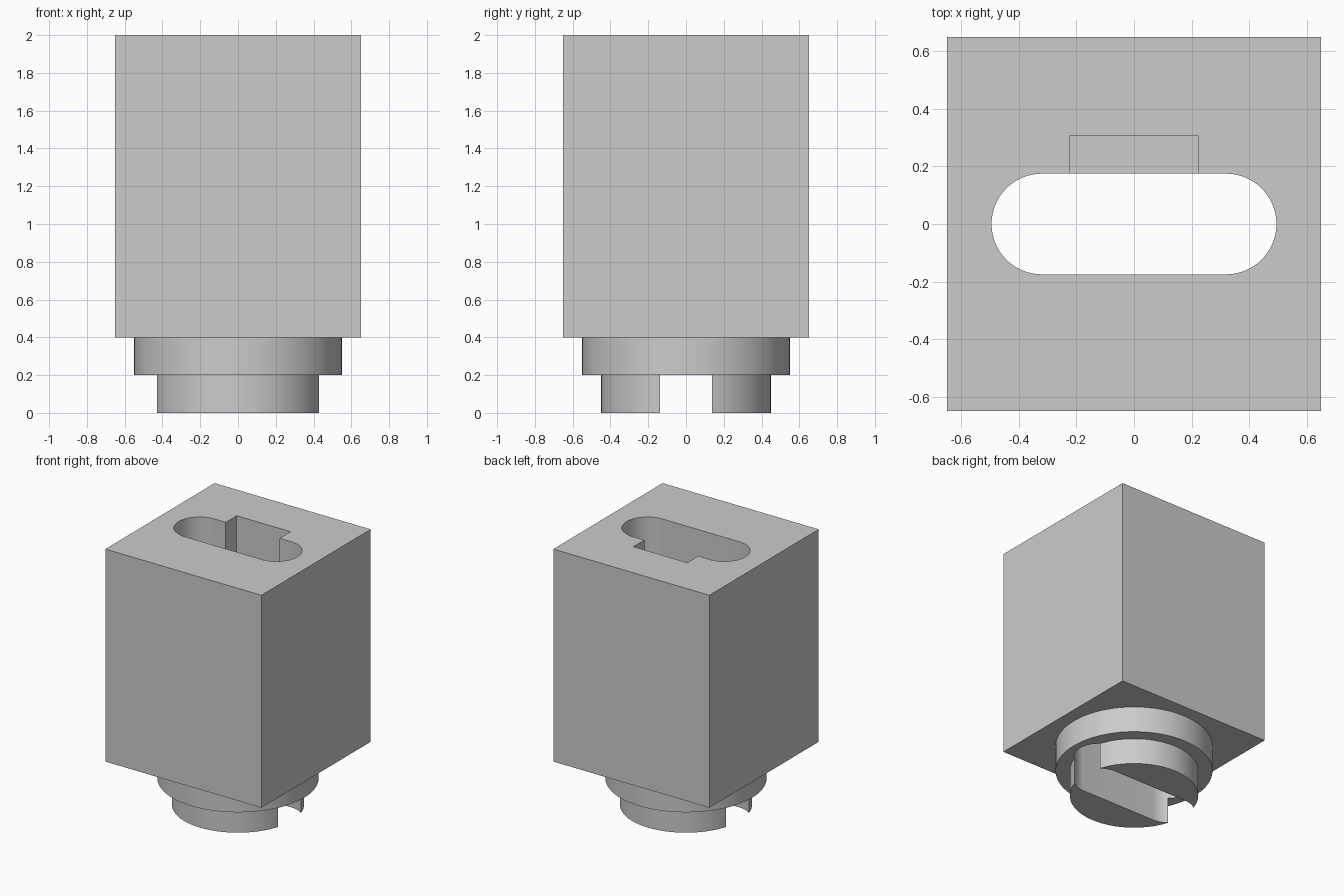
import bpy, bmesh, math

if "Cube" in bpy.data.objects:
    bpy.data.objects.remove(bpy.data.objects["Cube"], do_unlink=True)

grey = bpy.data.materials.new("plain grey")
grey.use_nodes = True
COLOUR = (0.6, 0.6, 0.6, 1)
grey.diffuse_color = COLOUR
grey.node_tree.nodes["Principled BSDF"].inputs["Base Color"].default_value = COLOUR


def prism(name, outline, bottom, top):
    """Extrude a flat counter-clockwise outline from bottom to top."""
    bm = bmesh.new()
    base = bm.faces.new([bm.verts.new((x, y, bottom)) for x, y in outline])
    side = bmesh.ops.extrude_face_region(bm, geom=[base])["geom"]
    bmesh.ops.translate(bm, vec=(0, 0, top - bottom),
                        verts=[v for v in side if isinstance(v, bmesh.types.BMVert)])
    bmesh.ops.recalc_face_normals(bm, faces=bm.faces)
    mesh = bpy.data.meshes.new(name)
    bm.to_mesh(mesh)
    bm.free()
    mesh.materials.append(grey)
    obj = bpy.data.objects.new(name, mesh)
    bpy.context.collection.objects.link(obj)
    return obj


def arc(cx, radius, start, end, steps):
    angles = [math.radians(start + (end - start) * i / steps) for i in range(steps + 1)]
    return [(cx + radius * math.cos(a), radius * math.sin(a)) for a in angles]


def rectangle(x, y0, y1):
    return [(-x, y0), (x, y0), (x, y1), (-x, y1)]


def cut(obj, cutter):
    mod = obj.modifiers.new("cut", "BOOLEAN")
    mod.operation = "DIFFERENCE"
    mod.solver = "EXACT"
    mod.object = cutter
    bpy.ops.object.select_all(action="DESELECT")
    bpy.context.view_layer.objects.active = obj
    obj.select_set(True)
    bpy.ops.object.modifier_apply(modifier=mod.name)


# Square body, round collar and smaller round foot
body = prism("body", rectangle(0.65, -0.65, 0.65), 0.4, 2.0)
collar = prism("collar", arc(0, 0.55, 0, 360, 96)[:-1], 0.2, 0.4)
foot = prism("foot", arc(0, 0.45, 0, 360, 96)[:-1], 0, 0.2)

# Rounded slot through everything, splitting the foot in two
HALF, R = 0.32, 0.175
slot = prism("slot_cutter", arc(HALF, R, -90, 90, 32) + arc(-HALF, R, 90, 270, 32), -0.2, 2.2)
# Key notch behind the slot, in the body only
notch = prism("notch_cutter", rectangle(0.225, 0, 0.305), 0.3, 2.2)

cut(body, notch)
for part in (body, collar, foot):
    cut(part, slot)
    bpy.ops.object.shade_smooth_by_angle(angle=math.radians(30))

for cutter in (slot, notch):
    bpy.data.objects.remove(cutter, do_unlink=True)
